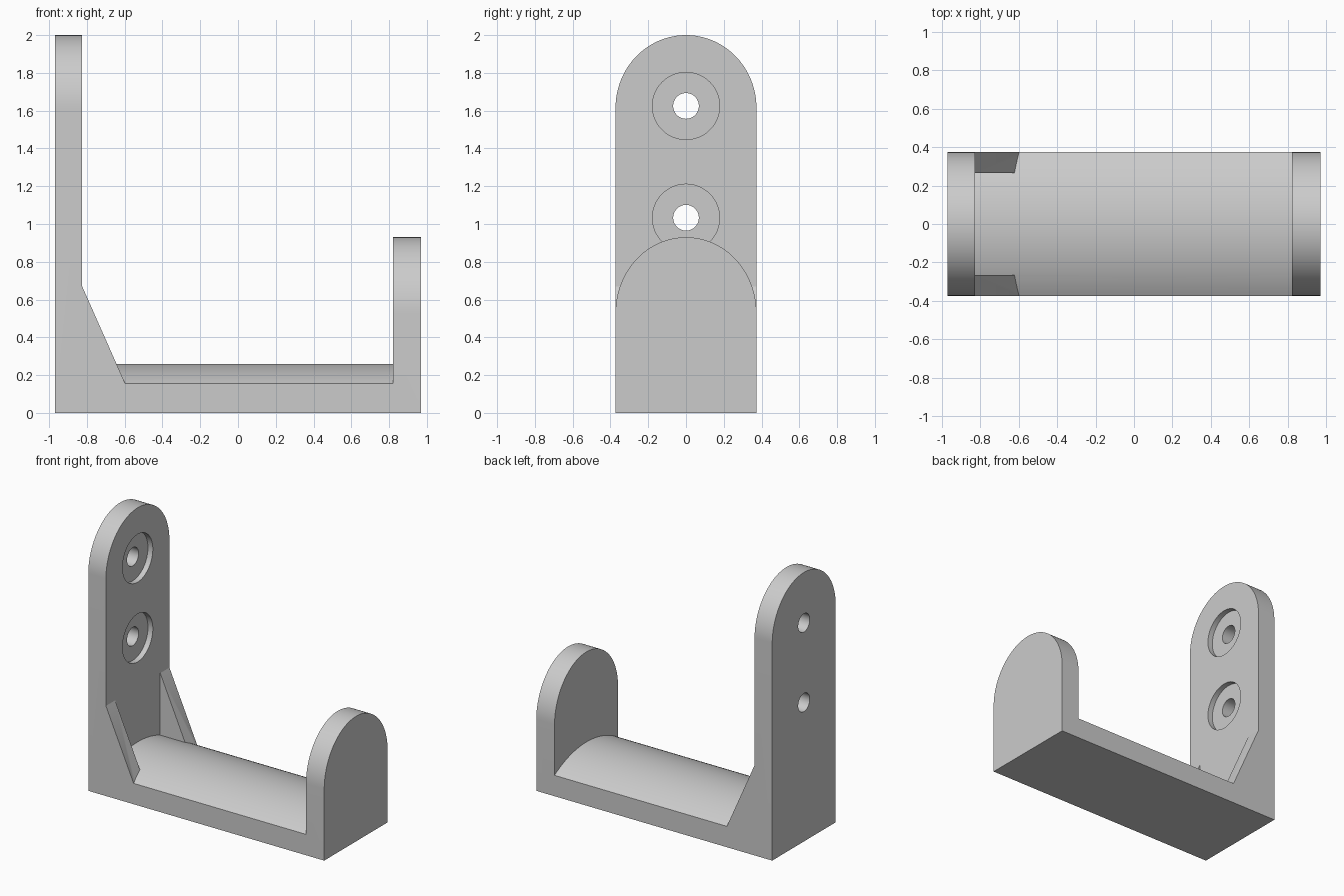
import bpy, bmesh, math

if "Cube" in bpy.data.objects:
    bpy.data.objects.remove(bpy.data.objects["Cube"])

W = 0.373          # half width of the bracket

grey = bpy.data.materials.new("light grey")
grey.diffuse_color = (0.6, 0.6, 0.6, 1)
grey.use_nodes = True
grey.node_tree.nodes["Principled BSDF"].inputs["Base Color"].default_value = grey.diffuse_color


def prism(name, pts, axis, a, b):
    """Extrude a profile along x (points are y,z) or along y (points are x,z)."""
    bm = bmesh.new()
    if axis == 'x':
        vs = [bm.verts.new((a, p, q)) for p, q in pts]
        vec = (b - a, 0, 0)
    else:
        vs = [bm.verts.new((p, a, q)) for p, q in pts]
        vec = (0, b - a, 0)
    face = bm.faces.new(vs)
    ext = bmesh.ops.extrude_face_region(bm, geom=[face], use_keep_orig=True)
    moved = [g for g in ext["geom"] if isinstance(g, bmesh.types.BMVert)]
    bmesh.ops.translate(bm, verts=moved, vec=vec)
    bmesh.ops.recalc_face_normals(bm, faces=bm.faces)
    me = bpy.data.meshes.new(name)
    bm.to_mesh(me)
    bm.free()
    me.materials.append(grey)
    ob = bpy.data.objects.new(name, me)
    bpy.context.collection.objects.link(ob)
    return ob


def combine(target, other, op):
    """Boolean the other part into the target and discard it."""
    bpy.context.view_layer.objects.active = target
    mod = target.modifiers.new(op, 'BOOLEAN')
    mod.operation, mod.solver, mod.object = op, 'EXACT', other
    bpy.ops.object.modifier_apply(modifier=mod.name)
    bpy.data.objects.remove(other)


def arch(top, rise, n=48):
    arc = [(W * math.cos(math.pi * i / n), top - rise + rise * math.sin(math.pi * i / n))
           for i in range(n + 1)]
    return [(-W, 0), (W, 0)] + arc


def circle(z, r, n=48):
    return [(r * math.cos(2 * math.pi * i / n), z + r * math.sin(2 * math.pi * i / n))
            for i in range(n)]


# Tall wall plate and short end stop
bracket = prism("wall_bracket", arch(2.0, 0.385), 'x', -0.97, -0.825)
stop = prism("end_stop", arch(0.93, 0.40), 'x', 0.82, 0.97)

# Saddle with a gently crowned top
R = 0.715
half = math.asin(W / R)
crown = []
for i in range(33):
    t = half * (1 - i / 16)
    crown.append((R * math.sin(t), 0.26 - R + R * math.cos(t)))
saddle = prism("saddle", [(-W, 0), (W, 0)] + crown, 'x', -0.9, 0.9)

combine(bracket, saddle, 'UNION')
combine(bracket, stop, 'UNION')

# Corner gussets on both sides
for s in (-1, 1):
    pts = [(-0.9, 0.05), (-0.597, 0.05), (-0.597, 0.155), (-0.825, 0.67), (-0.9, 0.67)]
    combine(bracket, prism("gusset", pts, 'y', s * 0.265, s * W), 'UNION')

# Screw holes with shallow counterbores
for z in (1.625, 1.033):
    combine(bracket, prism("counterbore", circle(z, 0.178), 'x', -0.865, -0.7), 'DIFFERENCE')
    combine(bracket, prism("screw_hole", circle(z, 0.068), 'x', -1.1, -0.7), 'DIFFERENCE')

bpy.ops.object.select_all(action='DESELECT')
bracket.select_set(True)
bpy.context.view_layer.objects.active = bracket
bpy.ops.object.shade_smooth_by_angle(angle=math.radians(25))
